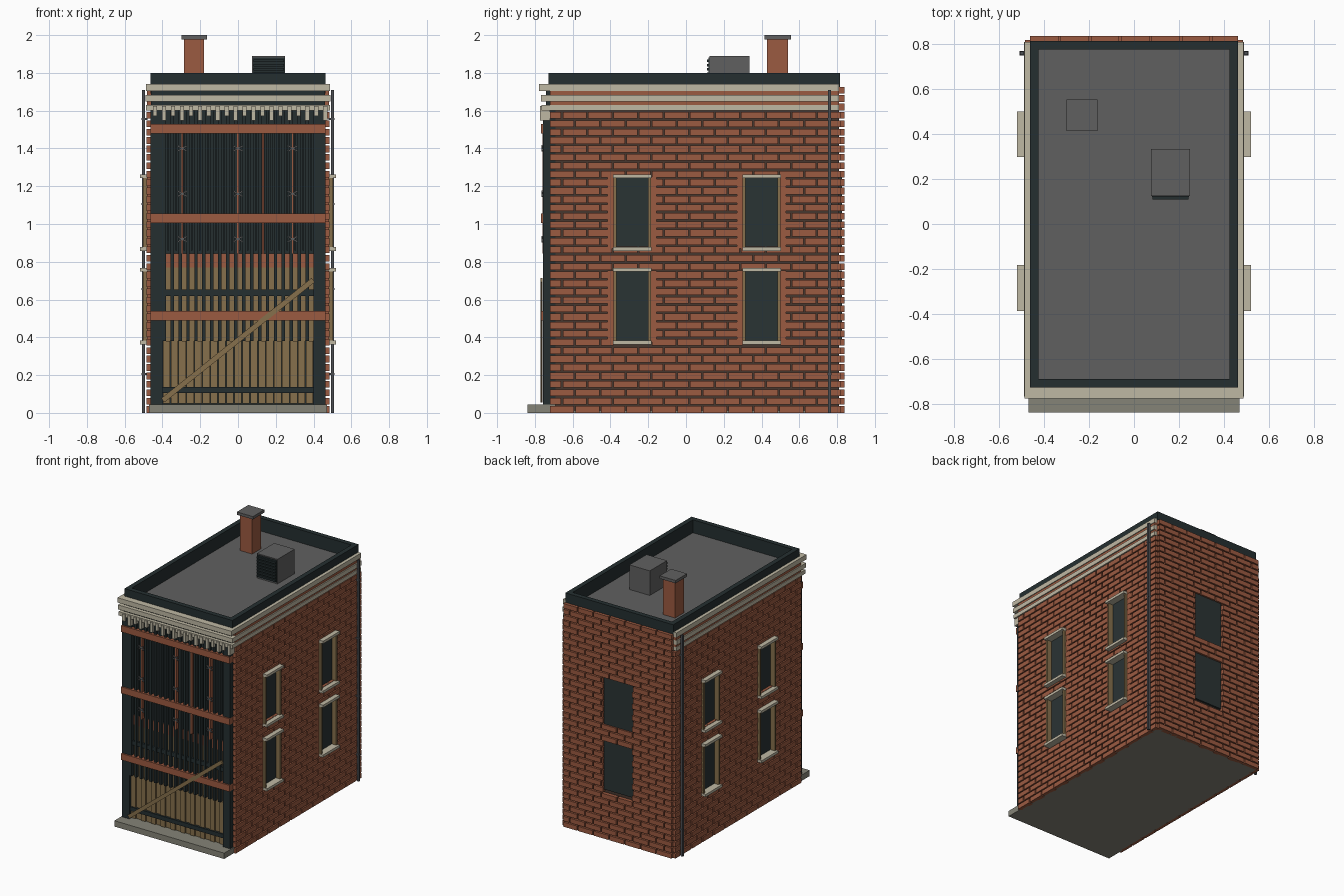
import bpy, bmesh, math
from mathutils import Matrix, Vector

if "Cube" in bpy.data.objects:
    bpy.data.objects.remove(bpy.data.objects["Cube"], do_unlink=True)


def material(name, r, g, b):
    m = bpy.data.materials.new(name)
    m.use_nodes = True
    m.diffuse_color = (r, g, b, 1)
    m.node_tree.nodes["Principled BSDF"].inputs["Base Color"].default_value = (r, g, b, 1)
    return m


BRICK = material("brick red", .33, .103, .053)
MORTAR = material("dark mortar", .062, .038, .028)
CREAM = material("cream stone", .52, .48, .37)
DARK = material("dark slate green", .018, .028, .030)
WOOD = material("tan wood", .24, .162, .072)
STONE = material("grey stone", .235, .23, .185)
ROOF = material("roof grey", .118, .118, .118)
METAL = material("dark metal", .07, .076, .086)
GLASS = material("dark glass", .023, .033, .034)


def boxes(name, mat, spans):
    """One object made of boxes, each given as x, y and z ranges."""
    bm = bmesh.new()
    for spans_xyz in spans:
        lo, hi = zip(*spans_xyz)
        lo, hi = Vector(lo), Vector(hi)
        bmesh.ops.create_cube(bm, size=1, matrix=Matrix.Translation((lo + hi) / 2)
                              @ Matrix.Diagonal((*(hi - lo), 1)))
    mesh = bpy.data.meshes.new(name)
    bm.to_mesh(mesh)
    bm.free()
    mesh.materials.append(mat)
    ob = bpy.data.objects.new(name, mesh)
    bpy.context.collection.objects.link(ob)
    return ob


def both_sides(spans):
    """The same boxes again, mirrored across x."""
    return spans + [((-x[1], -x[0]), y, z) for x, y, z in spans]


def ring(x, y0, y1, t, z):
    """Four boxes around a rectangle."""
    return both_sides([((x - t, x), (y0, y1), z)]) + [
        ((t - x, x - t), (y0, y0 + t), z), ((t - x, x - t), (y1 - t, y1), z)]


# Main body on a stone base
boxes("wall_core", MORTAR, [((-.46, .46), (-.70, .81), (.01, 1.69))])
boxes("base_slab", STONE, [((-.461, .461), (-.70, .812), (0, .01))])
boxes("front_step", STONE, [((-.47, .47), (-.84, -.69), (0, .045))])

# Brickwork in running bond, left out where the windows are
FLOORS = [(.375, .755), (.87, 1.25)]
SIDE_WINDOWS = [(-.385, -.185), (.30, .50)]
BACK_WINDOWS = [(-.125, .125)]
ROW, LENGTH, GAP = .0445, .135, .009


def courses(start, end, windows, top):
    """Pairs of a length range and a height range for every brick."""
    result = []
    for row in range(int(top / ROW)):
        z = row * ROW
        middle = z + ROW / 2
        open_row = any(a < middle < b for a, b in FLOORS)
        pos = start - (row % 2) * LENGTH / 2
        while pos < end:
            pieces = [(max(pos, start), min(pos + LENGTH - GAP, end))]
            for a, b in windows if open_row else []:
                pieces = [p for u, v in pieces
                          for p in ((u, min(v, a)), (max(u, b), v))]
            result += [(p, (z, z + ROW - GAP)) for p in pieces if p[1] - p[0] > .008]
            pos += LENGTH
    return result


boxes("side_bricks", BRICK, both_sides(
    [((.45, .485), y, z) for y, z in courses(-.72, .82, SIDE_WINDOWS, 1.61)]))
boxes("upper_side_wall", BRICK, both_sides([((.45, .481), (-.72, .81), (1.605, 1.735))]))
boxes("back_bricks", BRICK,
      [(x, (.80, .838), z) for x, z in courses(-.462, .462, BACK_WINDOWS, 1.745)])

# Windows with brick jambs, stone sills and lintels on the sides, plain glass at the back
glass, frames, sills, jambs = [], [], [], []
for a, b in SIDE_WINDOWS:
    for z0, z1 in FLOORS:
        glass.append(((.455, .464), (a, b), (z0, z1)))
        for y in (a, b - .016):
            frames.append(((.455, .502), (y, y + .016), (z0, z1)))
        for y in (a - .03, b):
            jambs.append(((.455, .483), (y, y + .03), (z0, z1)))
        for z in (z0 - .012, z1 - .007):
            sills.append(((.455, .52), (a - .002, b + .002), (z, z + .02)))
boxes("side_window_glass", GLASS, both_sides(glass))
boxes("side_window_frames", WOOD, both_sides(frames))
boxes("side_window_jambs", BRICK, both_sides(jambs))
boxes("side_window_sills", CREAM, both_sides(sills))
boxes("back_window_glass", GLASS, [(x, (.80, .825), z) for x in BACK_WINDOWS for z in FLOORS])

# Cornice bands around the front and sides
bands = []
for z, front, x in (((1.60, 1.63), -.765, .487), ((1.648, 1.682), -.768, .490),
                    ((1.705, 1.742), -.778, .487)):
    bands += both_sides([((.45, x), (front, .81), z)])
    bands.append(((-.45, .45), (front, -.70), z))
boxes("cornice_bands", CREAM, bands)
boxes("cornice_backing", DARK, [((-.46, .46), (-.74, -.70), (1.53, 1.74))])
boxes("cornice_brackets", CREAM, [((-.45 + i * .0474, -.428 + i * .0474), (-.773, -.72),
                                   (1.572 - .025 * (i % 2), 1.625)) for i in range(20)])

# Roof and parapet
boxes("roof", ROOF, [((-.45, .45), (-.70, .80), (1.66, 1.70))])
boxes("parapet", DARK, ring(.462, -.728, .815, .037, (1.69, 1.80)))

# Chimney and rooftop vent
boxes("chimney", BRICK, [((-.285, -.18), (.43, .54), (1.69, 1.98))])
boxes("chimney_cap", ROOF, [((-.30, -.163), (.415, .555), (1.978, 2.0))])
boxes("vent_box", ROOF, [((.075, .25), (.125, .335), (1.69, 1.89))])
boxes("vent_grille", DARK, [((.08, .245), (.12, .13), (1.71, 1.882))])
boxes("vent_louvres", DARK, [((.082, .243), (.11, .13), (1.72 + i * .023, 1.733 + i * .023))
                             for i in range(7)])

# Downpipes with brackets
boxes("downpipes", METAL, both_sides([((.492, .508), (.752, .768), (0, 1.71))]))
boxes("downpipe_brackets", METAL, both_sides(
    [((.48, .51), (.75, .77), (z, z + .012)) for z in (.2, .65, 1.1, 1.55)]))

# Storefront posts, beams and rails
boxes("front_backing", DARK, [((-.46, .46), (-.706, -.69), (.045, 1.60))])
boxes("front_posts", DARK, both_sides([((.40, .463), (-.757, -.69), (.045, 1.60))]))
boxes("front_beams", BRICK, [((-.463, .463), (-.768, -.69), (z, z + .05))
                             for z in (.49, 1.005, 1.48)])
boxes("front_rails", DARK, [((-.40, .40), (-.748, -.70), (z, z + .032)) for z in (.105, .62)])

# Vertical slats and boards between the posts
PITCH = .8 / 19
lefts = [-.40 + i * PITCH for i in range(19)]
boxes("front_fins", DARK, [((x, x + .018), (-.755, -.70), (.38, 1.60)) for x in lefts])
boxes("thin_fins", DARK, [((x + .026, x + .034), (-.735, -.70), (.86, 1.48)) for x in lefts])
boxes("door_boards", WOOD, [((x + .002, x + PITCH - .002), (-.738 + .008 * (i % 2), -.70),
                             (.05, .38)) for i, x in enumerate(lefts)])
boxes("upper_boards", WOOD, [((x + .018, x + PITCH), (-.728, -.70), (.38, .77)) for x in lefts])
boxes("board_caps", BRICK, [((x + .016, x + PITCH), (-.732, -.70), (.77, .845)) for x in lefts])

# Thin rods with crossed ties
RODS = (-.295, 0, .29)
boxes("front_rods", BRICK, [((x - .005, x + .005), (-.76, -.70), (.845, 1.49))
                            for x in RODS + (.132,)])
for x in RODS:
    for z in (.92, 1.16, 1.40):
        for angle in (30, -30):
            tie = boxes("rod_tie", ROOF, [((-.028, .028), (-.004, .004), (-.004, .004))])
            tie.location = (x, -.762, z)
            tie.rotation_euler.y = math.radians(angle)

# Diagonal brace across the door
brace = boxes("diagonal_brace", WOOD, [((-.51, .51), (-.006, .006), (-.014, .014))])
brace.location = (0, -.765, .385)
brace.rotation_euler.y = -math.atan2(.64, .80)
